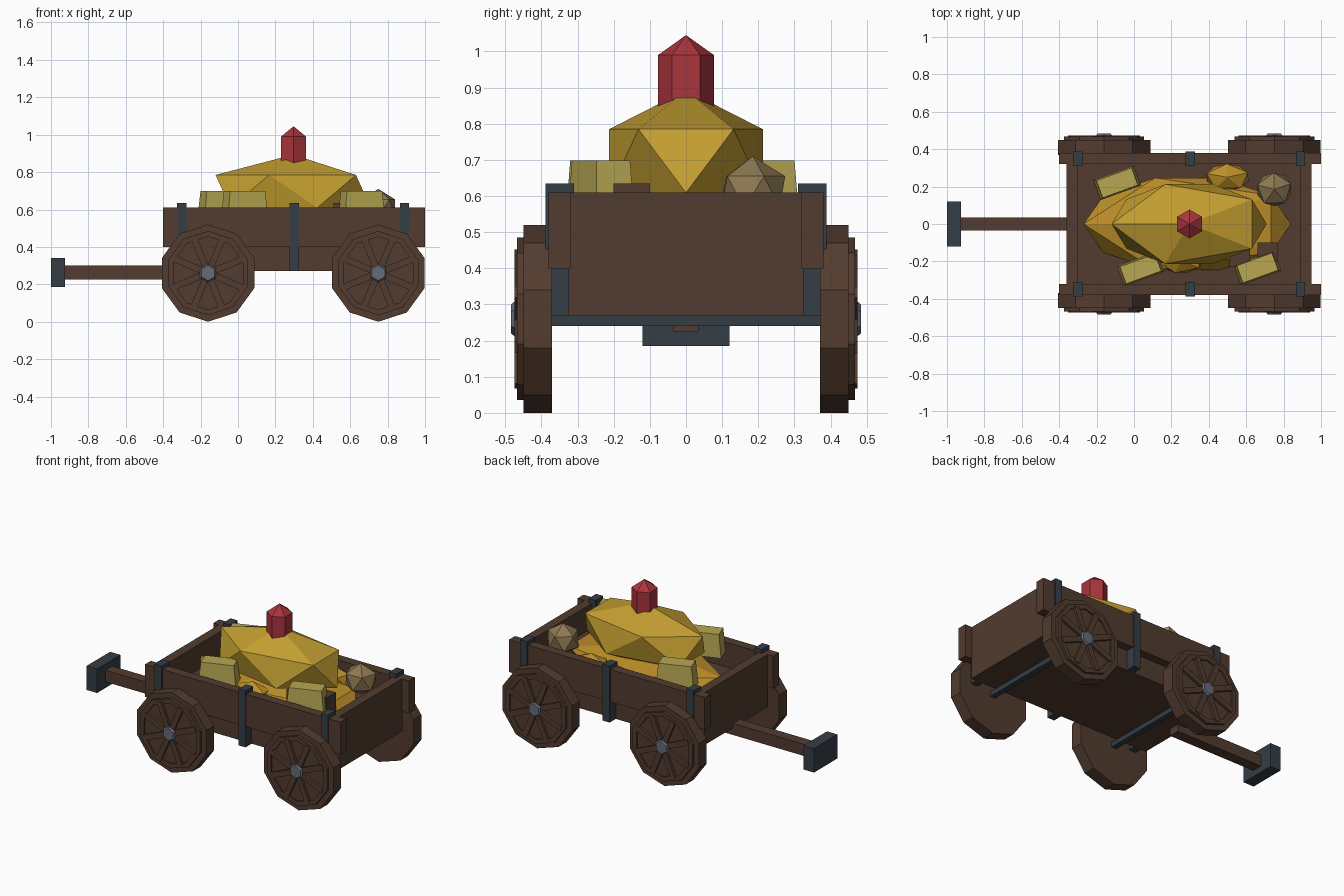
import bpy, bmesh
from math import sin, cos, pi, radians
from mathutils import Matrix, Vector

if "Cube" in bpy.data.objects:
    bpy.data.objects.remove(bpy.data.objects["Cube"], do_unlink=True)


def material(name, r, g, b):
    m = bpy.data.materials.new(name)
    m.use_nodes = True
    m.diffuse_color = (r, g, b, 1)
    m.node_tree.nodes["Principled BSDF"].inputs["Base Color"].default_value = (r, g, b, 1)
    return m


WOOD = material("brown wood", .085, .045, .029)
IRON = material("dark iron", .036, .047, .06)
STEEL = material("grey steel", .13, .15, .19)
GOLD = material("yellow gold", .54, .34, .03)
OLD_GOLD = material("orange gold", .5, .27, .022)
PALE = material("pale gold", .48, .39, .085)
STONE = material("tan stone", .27, .19, .085)
RED = material("red crystal", .4, .035, .047)


def finish(bm, name, mat):
    bmesh.ops.recalc_face_normals(bm, faces=bm.faces)
    me = bpy.data.meshes.new(name)
    bm.to_mesh(me)
    bm.free()
    me.materials.append(mat)
    ob = bpy.data.objects.new(name, me)
    bpy.context.collection.objects.link(ob)
    return ob


def box(name, x, y, z, mat):
    """Box from (min, max) pairs."""
    lo, hi = Vector((x[0], y[0], z[0])), Vector((x[1], y[1], z[1]))
    bm = bmesh.new()
    bmesh.ops.create_cube(bm, size=1, matrix=Matrix.Translation((lo + hi) / 2)
                          @ Matrix.Diagonal((hi - lo).to_4d()))
    return finish(bm, name, mat)


def lathe(name, profile, sides, place, mat):
    """Faceted solid from (radius, height) points, turned about local z."""
    bm = bmesh.new()
    rings = []
    for r, h in profile:
        count = sides if r else 1
        rings.append([bm.verts.new((r * sin(2 * pi * i / sides), r * cos(2 * pi * i / sides), h))
                      for i in range(count)])
    for a, b in zip(rings, rings[1:]):
        for i in range(sides):
            j = (i + 1) % sides
            quad = [a[i % len(a)], a[j % len(a)], b[j % len(b)], b[i % len(b)]]
            bm.faces.new(list(dict.fromkeys(quad)))
    bm.transform(place)
    return finish(bm, name, mat)


def nugget(name, centre, radii, turn, mat):
    bm = bmesh.new()
    bmesh.ops.create_icosphere(bm, subdivisions=1, radius=1)
    bm.transform(Matrix.Translation(centre) @ Matrix.Diagonal((*radii, 1))
                 @ Matrix.Rotation(radians(turn), 4, 'Z'))
    return finish(bm, name, mat)


# Cart body
box("bed", (-.36, .95), (-.325, .325), (.27, .45), WOOD)
for end, x in (("front", -.36), ("rear", .89)):
    box(end + "_end_board", (x, x + .06), (-.32, .32), (.4, .61), WOOD)
for side, s in (("left", 1), ("right", -1)):
    box(side + "_side_board", (-.4, 1), sorted((s * .32, s * .38)), (.4, .61), WOOD)
    for x in (-.3, .3, .89):
        box(side + "_strap", (x - .025, x + .025), sorted((s * .31, s * .388)), (.27, .635), IRON)

# Tongue and handle
box("tongue", (-.94, -.3), (-.035, .035), (.225, .3), WOOD)
box("handle", (-1, -.925), (-.12, .12), (.185, .34), IRON)

# Axles and wheels; local z points outward along the axle
wheel_profile = [(0, .37), (.26, .37), (.26, .45), (.225, .45), (.225, .468),
                 (.195, .468), (.195, .458), (0, .458)]
for x in (-.16, .75):
    for s in (1, -1):
        place = Matrix.Translation((x, 0, .26)) @ Matrix(
            ((1, 0, 0, 0), (0, 0, s, 0), (0, 1, 0, 0), (0, 0, 0, 1)))
        lathe("wheel", wheel_profile, 10, place, WOOD)
        lathe("hub", [(0, .44), (.05, .44), (.05, .472), (.04, .484), (0, .484)], 6, place, STEEL)
        bm = bmesh.new()
        for i in range(4):
            bmesh.ops.create_cube(bm, size=1, matrix=place
                                  @ Matrix.Rotation(radians(45 * i + 22), 4, 'Z')
                                  @ Matrix.Translation((0, 0, .462))
                                  @ Matrix.Diagonal((.4, .035, .024, 1)))
        finish(bm, "spokes", WOOD)
    box("axle", (x - .018, x + .018), (-.4, .4), (.24, .272), IRON)

# Treasure heap
nugget("gold_heap", (.285, 0, .5), (.62, .29, .12), 180, OLD_GOLD)
nugget("large_nugget", (.295, 0, .697), (.464, .25, .196), 180, GOLD)
nugget("small_nugget", (.5, .25, .53), (.13, .08, .075), 20, OLD_GOLD)
nugget("front_nugget", (.25, -.2, .53), (.13, .07, .075), 40, OLD_GOLD)
nugget("rock", (.75, .185, .61), (.105, .1, .1), 20, STONE)

# Gold bars with tapered sides
for x, y in ((-.09, .22), (.035, -.24), (.66, -.235)):
    bm = bmesh.new()
    bmesh.ops.create_cube(bm, size=1)
    for v in bm.verts:
        grow = 1 if v.co.z > 0 else 1.15
        v.co = Vector((v.co.x * .2 * grow, v.co.y * .098 * grow, v.co.z * .15))
    bm.transform(Matrix.Translation((x, y, .623)) @ Matrix.Rotation(radians(20), 4, 'Z'))
    finish(bm, "gold_bar", PALE)

# Wooden blocks beside the rear bar
for x, y in ((.565, -.18), (.715, -.15)):
    box("wood_block", (x - .055, x + .055), (y - .05, y + .05), (.45, .635), WOOD)

# Red crystal
lathe("crystal", [(0, .8), (.077, .8), (.077, .99), (0, 1.045)], 6,
      Matrix.Translation((.297, 0, 0)), RED)
